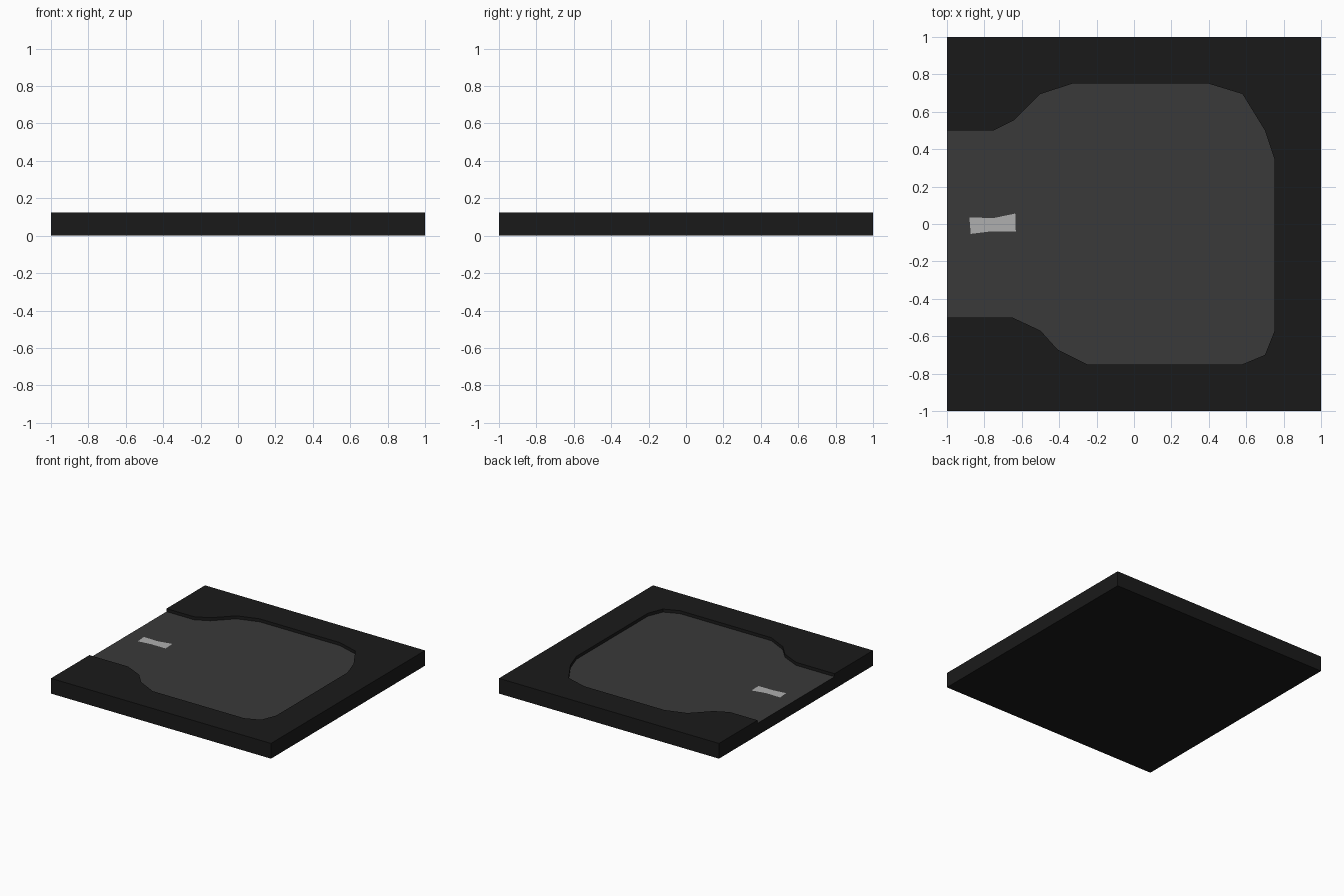
import bpy, bmesh

if "Cube" in bpy.data.objects:
    bpy.data.objects.remove(bpy.data.objects["Cube"])

TOP, ROAD = 0.125, 0.1


def material(name, r):
    m = bpy.data.materials.new(name)
    m.diffuse_color = (r, r, r, 1)
    m.use_nodes = True
    m.node_tree.nodes["Principled BSDF"].inputs["Base Color"].default_value = m.diffuse_color
    return m


def prism(name, outline, z0, z1, mat=None):
    """Flat outline raised from z0 to z1 (a single face if they are equal)."""
    bm = bmesh.new()
    face = bm.faces.new([bm.verts.new((x, y, z0)) for x, y in outline])
    if z1 > z0:
        ext = bmesh.ops.extrude_face_region(bm, geom=[face])["geom"]
        for v in ext:
            if isinstance(v, bmesh.types.BMVert):
                v.co.z = z1
        bmesh.ops.recalc_face_normals(bm, faces=bm.faces)
    elif face.normal.z < 0 or face.calc_area() > 0:
        face.normal_update()
        if face.normal.z < 0:
            face.normal_flip()
    me = bpy.data.meshes.new(name)
    bm.to_mesh(me)
    bm.free()
    ob = bpy.data.objects.new(name, me)
    bpy.context.collection.objects.link(ob)
    if mat:
        me.materials.append(mat)
    return ob


ground = material("dark_ground", 0.0103)
asphalt = material("road_grey", 0.042)
paint = material("paint_light_grey", 0.43)

# Square ground tile
tile = prism("ground_tile", [(-1, -1), (1, -1), (1, 1), (-1, 1)], 0, TOP, ground)

# Recess for the dead-end road, open on the left edge
road = [(-1.2, 0.5), (-0.75, 0.5), (-0.64, 0.555), (-0.5, 0.695), (-0.33, 0.75),
        (0.4, 0.75), (0.58, 0.695), (0.7, 0.5), (0.75, 0.35),
        (0.75, -0.575), (0.7, -0.7), (0.58, -0.75), (-0.25, -0.75),
        (-0.41, -0.67), (-0.5, -0.57), (-0.65, -0.5), (-1.2, -0.5)]
cutter = prism("recess_cutter", road, ROAD, 0.3)
cutter.hide_render = True
mod = tile.modifiers.new("recess", "BOOLEAN")
mod.operation = "DIFFERENCE"
mod.solver = "EXACT"
mod.object = cutter
bpy.context.view_layer.objects.active = tile
bpy.ops.object.modifier_apply(modifier=mod.name)
bpy.data.objects.remove(cutter)

# Recess floor is the road surface
mats = tile.data.materials
mats.clear()
mats.append(ground)
mats.append(asphalt)
for p in tile.data.polygons:
    is_road = p.normal.z > 0.9 and abs(p.center.z - ROAD) < 0.005
    p.material_index = 1 if is_road else 0

# Worn lane dash
prism("lane_dash", [(-0.88, 0.035), (-0.75, 0.032), (-0.635, 0.056), (-0.632, -0.039),
                    (-0.76, -0.039), (-0.873, -0.053)], ROAD + 0.002, ROAD + 0.002, paint)
